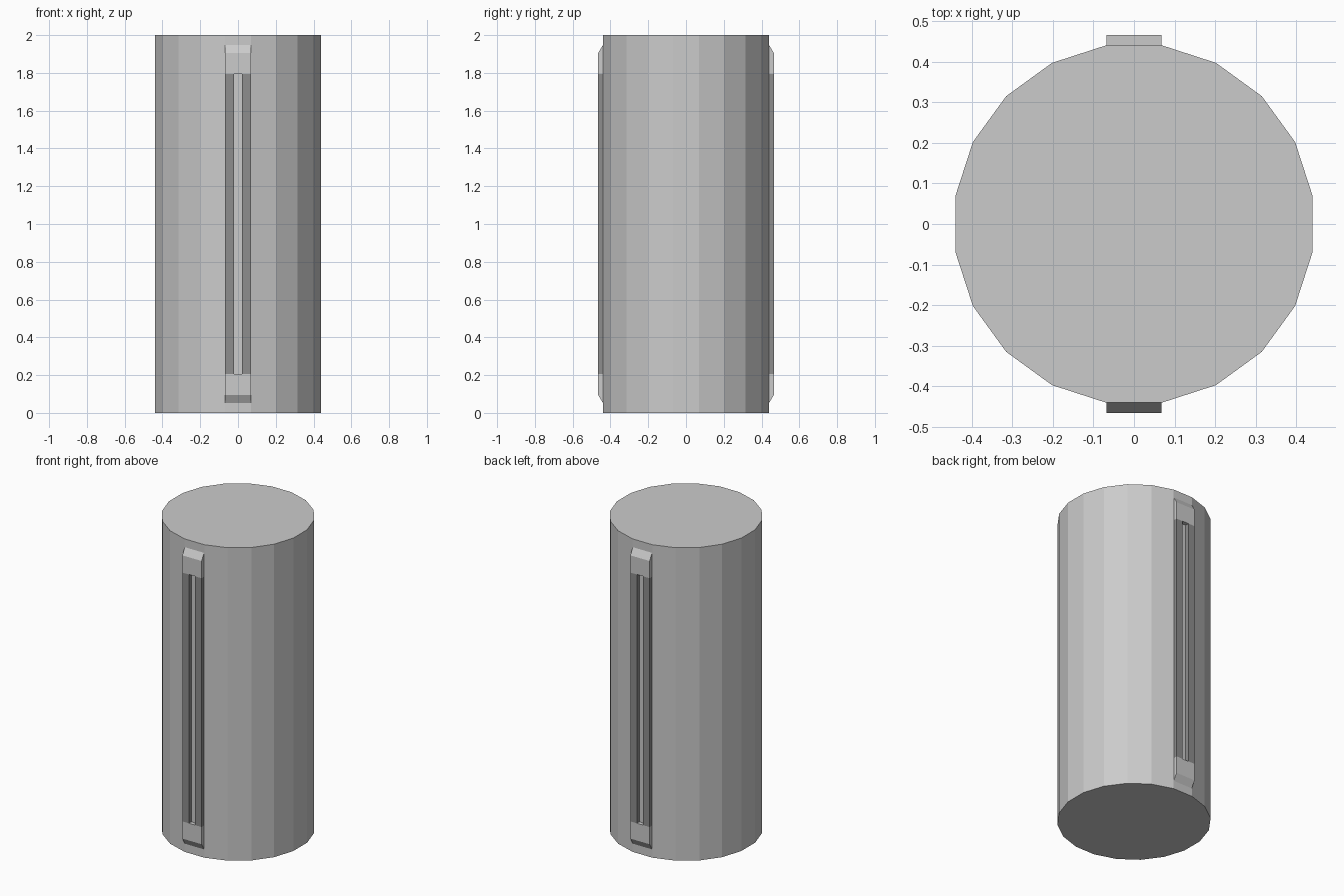
import bpy, bmesh
from math import radians
from mathutils import Matrix

if "Cube" in bpy.data.objects:
    bpy.data.objects.remove(bpy.data.objects["Cube"])

R, H = 0.445, 2.0       # 20-sided drum
FACE, OUT = 0.438, 0.465  # drum flat and outer face of the fittings
HALF_W, SLOT = 0.068, 0.022

dark = bpy.data.materials.new("dark_grey")
dark.diffuse_color = (0.27, 0.27, 0.27, 1)
dark.use_nodes = True
dark.node_tree.nodes["Principled BSDF"].inputs["Base Color"].default_value = dark.diffuse_color


def finish(name, bm, material=None):
    bmesh.ops.recalc_face_normals(bm, faces=bm.faces)
    mesh = bpy.data.meshes.new(name)
    bm.to_mesh(mesh)
    bm.free()
    obj = bpy.data.objects.new(name, mesh)
    bpy.context.collection.objects.link(obj)
    if material:
        mesh.materials.append(material)
    return obj


def extrude_profile(name, yz, x0, x1, turn, material=None):
    """Extrude a (y, z) outline along x, then turn it about z."""
    bm = bmesh.new()
    face = bm.faces.new([bm.verts.new((x0, y, z)) for y, z in yz])
    ext = bmesh.ops.extrude_face_region(bm, geom=[face])["geom"]
    moved = [v for v in ext if isinstance(v, bmesh.types.BMVert)]
    bmesh.ops.translate(bm, verts=moved, vec=(x1 - x0, 0, 0))
    bm.transform(Matrix.Rotation(turn, 4, 'Z'))
    return finish(name, bm, material)


# Main drum, with a flat facing front and back
bm = bmesh.new()
bmesh.ops.create_cone(bm, cap_ends=True, segments=20, radius1=R, radius2=R, depth=H,
                      matrix=Matrix.Translation((0, 0, H / 2)) @ Matrix.Rotation(radians(9), 4, 'Z'))
finish("drum", bm)

# Slotted handle on the front and on the back
lower = [(-FACE, 0.05), (-OUT, 0.095), (-OUT, 0.205), (-FACE, 0.205)]
upper = [(y, H - z) for y, z in lower]
rail = [(-FACE, 0.205), (-OUT, 0.205), (-OUT, 1.795), (-FACE, 1.795)]
for side, turn in (("front", 0), ("back", radians(180))):
    # Sloped end blocks
    extrude_profile(side + "_lower_block", lower, -HALF_W, HALF_W, turn)
    extrude_profile(side + "_upper_block", upper, -HALF_W, HALF_W, turn)
    # Pair of dark rails with the slot between them
    extrude_profile(side + "_left_rail", rail, -HALF_W, -SLOT, turn, dark)
    extrude_profile(side + "_right_rail", rail, SLOT, HALF_W, turn, dark)
